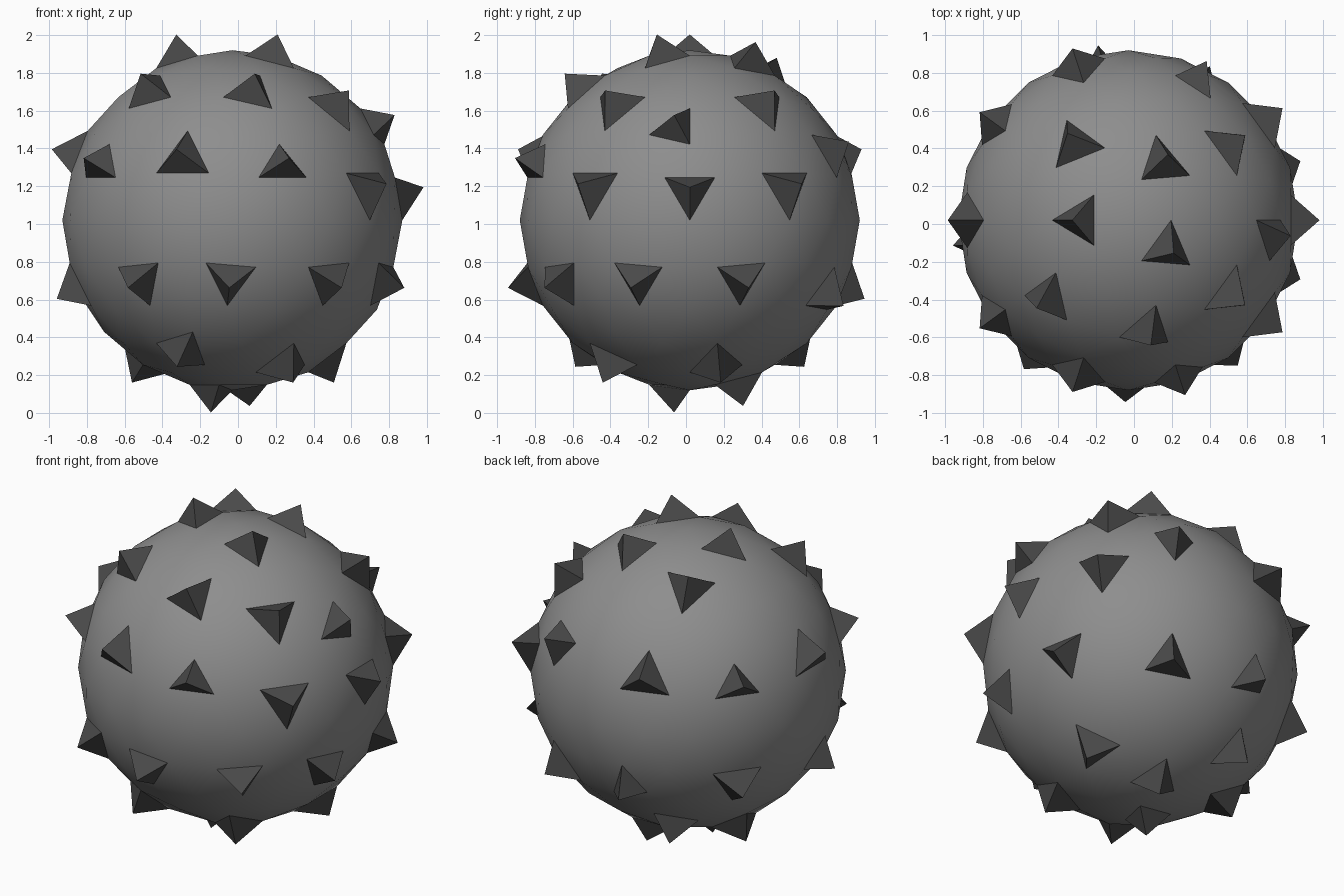
import bpy
import bmesh
from math import cos, sin, radians, sqrt
from mathutils import Vector

RADIUS = 0.9
TIP_RADIUS = 1.027
CENTRE = Vector((-0.03, 0.02, 1.02))

old = bpy.data.objects.get("Cube")
if old:
    bpy.data.objects.remove(old, do_unlink=True)


def make_material(name, grey):
    mat = bpy.data.materials.new(name)
    mat.use_nodes = True
    colour = (grey, grey, grey, 1.0)
    mat.diffuse_color = colour
    mat.node_tree.nodes["Principled BSDF"].inputs["Base Color"].default_value = colour
    return mat


def make_object(name, bm, mat, smooth):
    mesh = bpy.data.meshes.new(name)
    for face in bm.faces:
        face.smooth = smooth
    bm.to_mesh(mesh)
    mesh.materials.append(mat)
    obj = bpy.data.objects.new(name, mesh)
    obj.location = CENTRE
    bpy.context.collection.objects.link(obj)
    return obj


def direction(azimuth, height):
    ring = sqrt(1 - height * height)
    a = radians(azimuth)
    return Vector((ring * cos(a), ring * sin(a), height))


# Spike rings: unit height on the ball, then azimuths in degrees
SPIKE_RINGS = [
    (0.957, [180, -36]),               # around the top
    (0.915, [60]),
    (0.84, [124]),
    (0.77, [-136, -80]),
    (0.69, [36, -36]),
    (0.55, [-6]),                      # upper belt
    (0.40, [63]),
    (0.34, [-108, 108, 180]),
    (0.304, [-72, 144, -144]),
    (0.16, [-36, 0, 36]),
    (-0.34, [-126, -90, -54, -18, 18, 144]),   # lower belt
    (-0.405, [99, -171]),
    (-0.435, [63]),
    (-0.77, [116, -116]),              # around the bottom
    (-0.84, [16, -56, 160]),
    (-0.957, [72]),
    (-0.989, [-144]),
]

# Ball
ball = bmesh.new()
bmesh.ops.create_icosphere(ball, subdivisions=3, radius=RADIUS)

# Spikes: a pyramid raised on the ball facet nearest each direction
spikes = bmesh.new()
for height, azimuths in SPIKE_RINGS:
    for azimuth in azimuths:
        aim = direction(azimuth, height)
        facet = max(ball.faces, key=lambda f: f.calc_center_median().normalized().dot(aim))
        base = [spikes.verts.new(v.co) for v in facet.verts]
        tip = spikes.verts.new(facet.calc_center_median().normalized() * TIP_RADIUS)
        for i in range(3):
            spikes.faces.new((base[i], base[(i + 1) % 3], tip))
        spikes.faces.new(base[::-1])

make_object("ball", ball, make_material("mid grey", 0.27), True)
make_object("spikes", spikes, make_material("dark grey", 0.068), False)
ball.free()
spikes.free()
